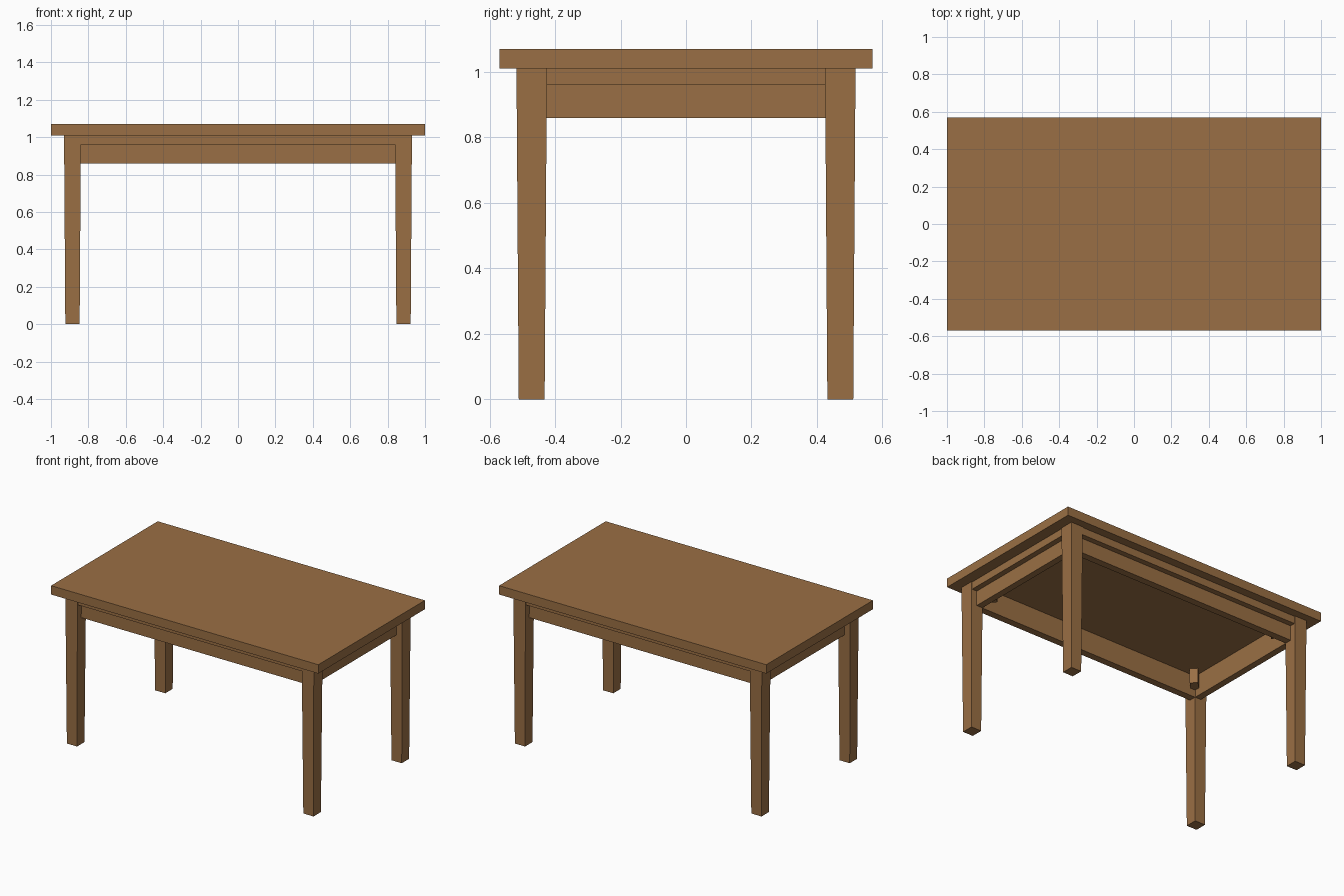
import bpy, bmesh, math
from mathutils import Matrix, Vector

if "Cube" in bpy.data.objects:
    bpy.data.objects.remove(bpy.data.objects["Cube"])

wood = bpy.data.materials.new("brown wood")
wood.diffuse_color = (0.323, 0.159, 0.058, 1)
wood.use_nodes = True
wood.node_tree.nodes["Principled BSDF"].inputs["Base Color"].default_value = wood.diffuse_color


def block(name, lo, hi, turn=0.0, foot=None):
    """Box from corner lo to corner hi, optionally turned about z; foot scales the bottom face."""
    lo, hi = Vector(lo), Vector(hi)
    bm = bmesh.new()
    bmesh.ops.create_cube(bm, size=1)
    if foot:
        for v in bm.verts:
            if v.co.z < 0:
                v.co.x *= foot
                v.co.y *= foot
    size = hi - lo
    bmesh.ops.scale(bm, vec=size, verts=bm.verts)
    bmesh.ops.rotate(bm, cent=(0, 0, 0), matrix=Matrix.Rotation(turn, 3, 'Z'), verts=bm.verts)
    bmesh.ops.translate(bm, vec=(lo + hi) / 2, verts=bm.verts)
    mesh = bpy.data.meshes.new(name)
    bm.to_mesh(mesh)
    bm.free()
    mesh.materials.append(wood)
    obj = bpy.data.objects.new(name, mesh)
    bpy.context.collection.objects.link(obj)
    return obj


# Table top
block("table_top", (-1, -0.57, 1.01), (1, 0.57, 1.07))

# Leg inner and outer faces, measured from the centre
XI, XO, YI, YO = 0.84, 0.93, 0.425, 0.518

for sx, side in ((-1, "left"), (1, "right")):
    for sy, end in ((-1, "front"), (1, "back")):
        # Tapered leg
        cx, cy = sx * (XI + XO) / 2, sy * (YI + YO) / 2
        hx, hy = (XO - XI) / 2, (YO - YI) / 2
        block(f"{end}_{side}_leg", (cx - hx, cy - hy, 0), (cx + hx, cy + hy, 1.01), foot=0.85)
        # Corner brace pointing from the leg to the centre
        bx, by = sx * (XI - 0.03), sy * (YI - 0.03)
        block(f"{end}_{side}_corner_brace", (bx - 0.045, by - 0.025, 0.91),
              (bx + 0.045, by + 0.025, 1.01), turn=sx * sy * math.pi / 4)

for s, end, side in ((-1, "front", "left"), (1, "back", "right")):
    # Upper strips, nearly flush with the legs' outer faces
    y0, y1 = sorted((s * 0.43, s * 0.512))
    block(f"{end}_upper_strip", (-XI, y0, 0.96), (XI, y1, 1.01))
    x0, x1 = sorted((s * 0.845, s * 0.924))
    block(f"{side}_upper_strip", (x0, -YI, 0.96), (x1, YI, 1.01))
    # Lower rails, set back to the middle of the legs
    y0, y1 = sorted((s * 0.427, s * 0.475))
    block(f"{end}_rail", (-XI - 0.01, y0, 0.86), (XI + 0.01, y1, 0.96))
    x0, x1 = sorted((s * 0.842, s * 0.887))
    block(f"{side}_rail", (x0, -YI - 0.01, 0.86), (x1, YI + 0.01, 0.96))
